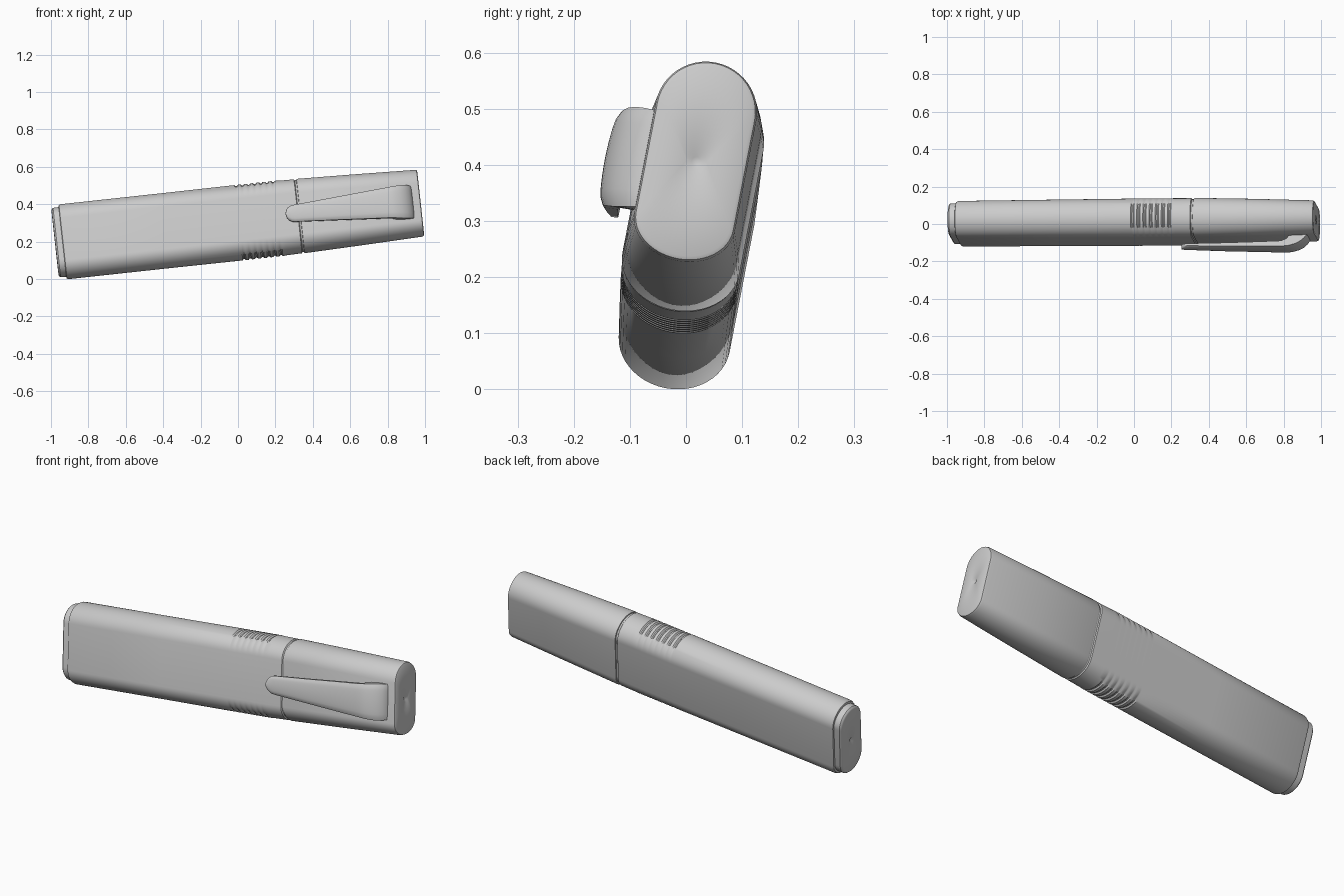
import bpy, bmesh, math
from mathutils import Matrix, Vector

if "Cube" in bpy.data.objects:
    bpy.data.objects.remove(bpy.data.objects["Cube"])

# Pose of the whole pen: lying at a slope, rolled slightly backwards
POSE = (Matrix.Translation((0, 0.01, 0.306))
        @ Matrix.Rotation(math.radians(0.5), 4, 'Z')
        @ Matrix.Rotation(math.radians(-6.2), 4, 'Y')
        @ Matrix.Rotation(math.radians(-11), 4, 'X'))


def loft(name, rings):
    """Skin a list of equal-length point rings and close both ends."""
    bm = bmesh.new()
    loops = [[bm.verts.new(POSE @ Vector(p)) for p in r] for r in rings]
    n = len(loops[0])
    for a, b in zip(loops, loops[1:]):
        for i in range(n):
            j = (i + 1) % n
            bm.faces.new((a[i], a[j], b[j], b[i]))
    bm.faces.new(loops[0][::-1])
    bm.faces.new(loops[-1])
    bmesh.ops.recalc_face_normals(bm, faces=bm.faces)
    mesh = bpy.data.meshes.new(name)
    bm.to_mesh(mesh)
    bm.free()
    ob = bpy.data.objects.new(name, mesh)
    bpy.context.collection.objects.link(ob)
    bpy.ops.object.select_all(action='DESELECT')
    ob.select_set(True)
    bpy.context.view_layer.objects.active = ob
    bpy.ops.object.shade_smooth_by_angle(angle=math.radians(32))
    return ob


def slab(u, w, h, top=0.09, bottom=0.085, cut=0.0, n=24):
    """Flat-sided section with rounded top and bottom; cut trims only the rounds."""
    ring = []
    for sign, c in ((1, top), (-1, bottom)):
        for i in range(n + 1):
            a = math.pi * i / n
            ring.append((u, sign * w * math.cos(a),
                         sign * (h - c + (c - cut) * math.sin(a))))
    return ring


def dimple(u, inward):
    """Small moulding mark in the middle of an end face."""
    return [slab(u, 0.018, 0.018, 0.018, 0.018),
            slab(u + inward, 0.008, 0.008, 0.008, 0.008)]


# Stepped plug closing the left end
plug = dimple(-0.984, 0.006)[::-1]
for u, inset in ((-0.984, 0.012), (-0.981, 0.005), (-0.975, 0.0), (-0.92, -0.002)):
    plug.append(slab(u, 0.088 - inset, 0.188 - inset, 0.08 - inset / 2, 0.08 - inset / 2))
loft("end_plug", plug)

# Barrel with rounded rim and finger-grip grooves on its rounded edges
barrel = [slab(-0.945, 0.088, 0.190), slab(-0.942, 0.096, 0.199),
          slab(-0.932, 0.100, 0.203)]
barrel.append(slab(-0.40, 0.103, 0.203))
for k in range(7):
    u = 0.012 + 0.033 * k
    for du, cut in ((-0.009, -0.002), (-0.003, 0.005), (0.003, 0.005), (0.009, -0.002)):
        barrel.append(slab(u + du, 0.105, 0.202, cut=cut))
barrel += [slab(0.24, 0.105, 0.202), slab(0.322, 0.105, 0.200),
           slab(0.326, 0.100, 0.195), slab(0.36, 0.100, 0.195)]
loft("barrel", barrel)

# Tapering cap
cap = [slab(0.334, 0.099, 0.194), slab(0.336, 0.104, 0.199), slab(0.342, 0.106, 0.201),
       slab(0.65, 0.100, 0.192, 0.09, 0.08), slab(0.970, 0.091, 0.181, 0.09, 0.07),
       slab(0.979, 0.088, 0.178, 0.088, 0.068), slab(0.982, 0.082, 0.172, 0.082, 0.064)]
cap += dimple(0.982, -0.006)
loft("cap", cap)


def clip_ring(u, half, outer, inner, n=12):
    """Clip section: gently crowned outside with softened edges, flat underside."""
    mid, ring = -0.008, []
    for i in range(n + 1):
        t = -1 + 2 * i / n
        drop = 0.006 * t * t + 0.006 * abs(t) ** 10
        ring.append((u, -max(outer - drop, inner + 0.001), mid + half * t))
    ring += [(u, -inner, mid + half * 0.98), (u, -inner, mid - half * 0.98)]
    return ring


# Pocket clip: rounded tip, widening arm, curved root merging into the cap
clip = []
for a in (6, 20, 35, 50, 70, 90):
    a = math.radians(a)
    clip.append(clip_ring(0.303 - 0.046 * math.cos(a), 0.046 * math.sin(a), 0.150, 0.126))
for u, half, outer, inner in ((0.50, 0.060, 0.157, 0.126), (0.70, 0.075, 0.161, 0.124),
                              (0.80, 0.082, 0.163, 0.122), (0.83, 0.085, 0.162, 0.110),
                              (0.85, 0.087, 0.159, 0.080), (0.88, 0.090, 0.150, 0.080),
                              (0.905, 0.091, 0.137, 0.080), (0.925, 0.090, 0.120, 0.080),
                              (0.938, 0.088, 0.102, 0.080), (0.943, 0.085, 0.084, 0.080)):
    clip.append(clip_ring(u, half, outer, inner))
loft("pocket_clip", clip)

# Rest the pen on the ground
low = min(v.co.z for o in bpy.data.objects for v in o.data.vertices)
for o in bpy.data.objects:
    o.data.transform(Matrix.Translation((0, 0, -low)))
